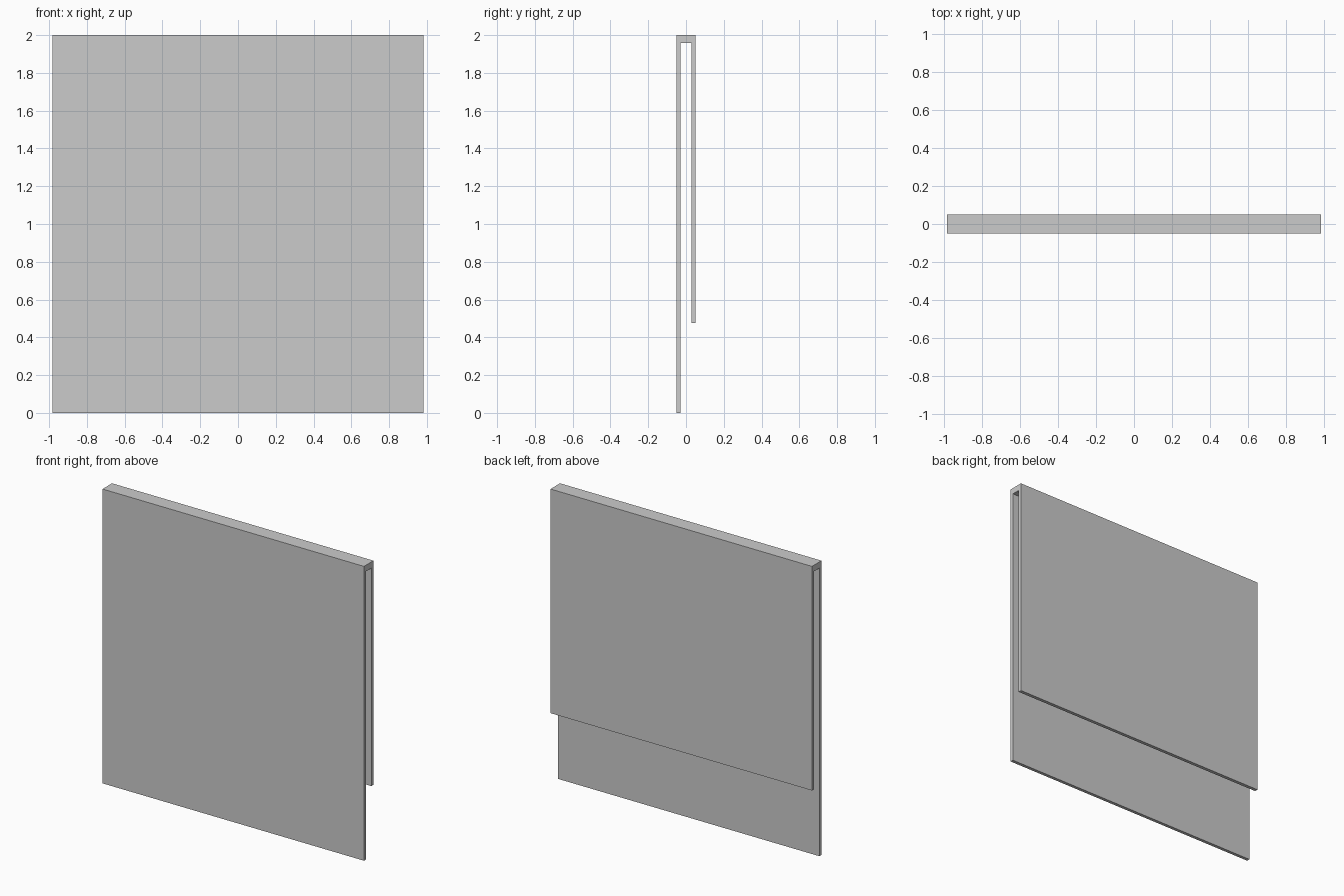
import bpy

if "Cube" in bpy.data.objects:
    bpy.data.objects.remove(bpy.data.objects["Cube"])

HALF_W = 0.983


def box(name, y0, y1, z0, z1):
    """Full-width slab between the given y and z limits."""
    bpy.ops.mesh.primitive_cube_add(size=1, location=(0, (y0 + y1) / 2, (z0 + z1) / 2))
    ob = bpy.context.object
    ob.name = name
    ob.scale = (2 * HALF_W, y1 - y0, z1 - z0)
    bpy.ops.object.transform_apply(location=False, rotation=False, scale=True)
    return ob


def extrude_profile(name, pts):
    """Extrude a (y, z) outline across the full width."""
    n = len(pts)
    verts = [(x, y, z) for x in (-HALF_W, HALF_W) for y, z in pts]
    faces = [tuple(reversed(range(n))), tuple(range(n, 2 * n))]
    faces += [(i, (i + 1) % n, n + (i + 1) % n, n + i) for i in range(n)]
    mesh = bpy.data.meshes.new(name)
    mesh.from_pydata(verts, [], faces)
    ob = bpy.data.objects.new(name, mesh)
    bpy.context.collection.objects.link(ob)
    return ob


# Tall front sheet with the top bridge folded over it
extrude_profile("front_panel_and_top_bridge", [
    (-0.051, 0), (-0.029, 0), (-0.029, 1.958), (0.028, 1.958),
    (0.028, 1.97), (0.051, 1.97), (0.051, 2), (-0.051, 2)])

# Shorter sheet hanging at the back
box("back_panel", 0.028, 0.051, 0.477, 1.97)
